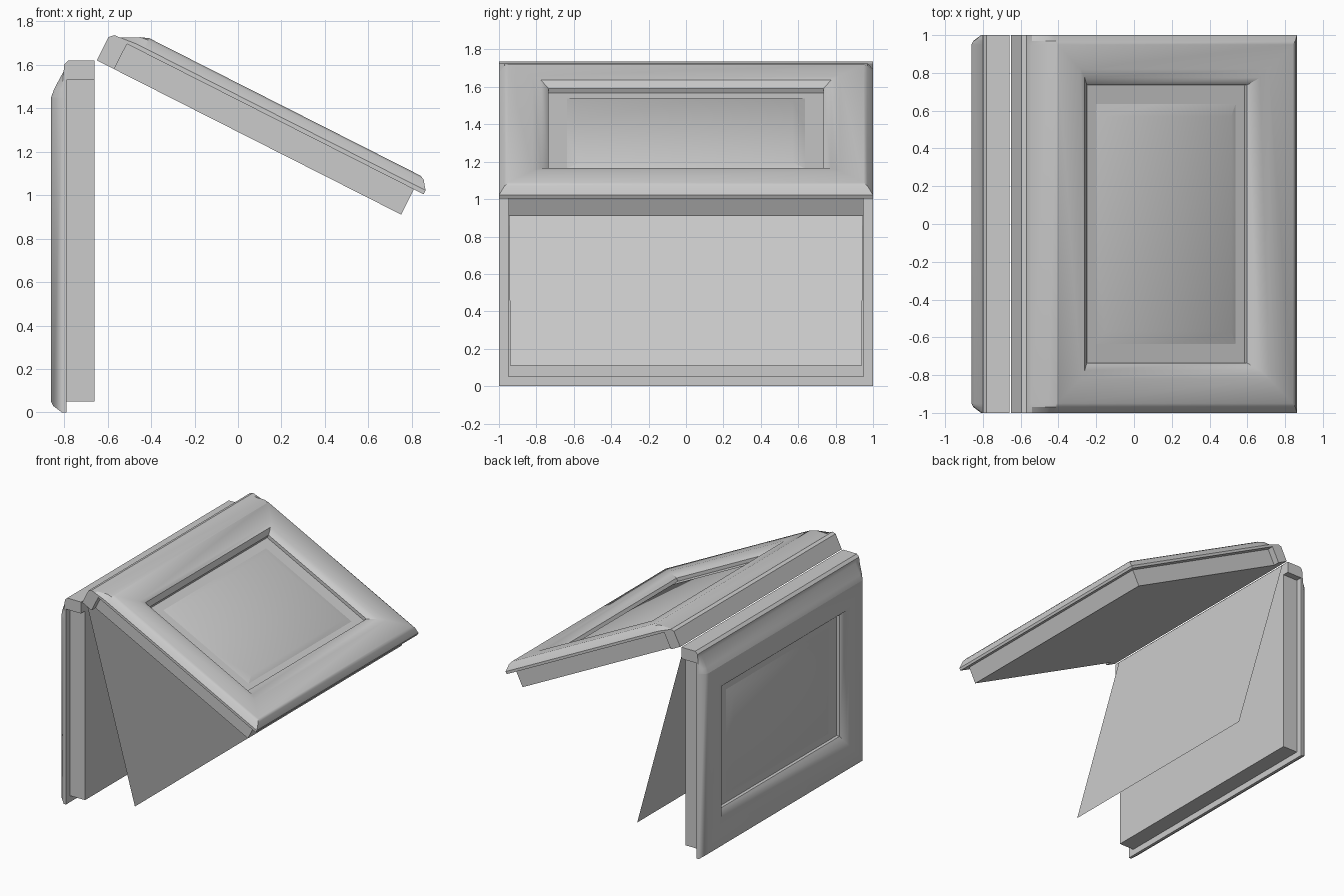
import bpy, bmesh, math
from mathutils import Vector

if "Cube" in bpy.data.objects:
    bpy.data.objects.remove(bpy.data.objects["Cube"])

grey = bpy.data.materials.new("plain grey")
grey.diffuse_color = (0.6, 0.6, 0.6, 1)
grey.use_nodes = True
grey.node_tree.nodes["Principled BSDF"].inputs["Base Color"].default_value = grey.diffuse_color


def make(name, verts, faces, smooth=None):
    """Mesh object with outward normals and optional smooth shading."""
    bm = bmesh.new()
    vs = [bm.verts.new(v) for v in verts]
    for f in faces:
        bm.faces.new([vs[i] for i in f])
    bmesh.ops.recalc_face_normals(bm, faces=bm.faces)
    me = bpy.data.meshes.new(name)
    bm.to_mesh(me)
    bm.free()
    me.materials.append(grey)
    ob = bpy.data.objects.new(name, me)
    bpy.context.collection.objects.link(ob)
    if smooth:
        bpy.ops.object.select_all(action='DESELECT')
        ob.select_set(True)
        bpy.context.view_layer.objects.active = ob
        bpy.ops.object.shade_smooth_by_angle(angle=math.radians(smooth))
    return ob


def loft(sections):
    """Join equal closed sections and cap both ends."""
    n = len(sections[0])
    verts = [p for s in sections for p in s]
    faces = [(k * n + i, k * n + (i + 1) % n, (k + 1) * n + (i + 1) % n, (k + 1) * n + i)
             for k in range(len(sections) - 1) for i in range(n)]
    faces += [tuple(range(n)), tuple(range(len(verts) - n, len(verts)))]
    return verts, faces


# spine edge profile: distance from hinge, thickness
SPINE = [(0, 0), (0, .12), (.02, .14), (.05, .142), (.13, .185), (.17, .2),
         (.17, .13), (.09, .13), (.09, 0)]
# width stations of the spine with their thickness limit
STATIONS = [(-1, .15), (-.97, .19), (-.95, .2), (.95, .2), (.97, .19), (1, .15)]
# nested rectangles of the cover board: start, end, half width, thickness
RINGS = [(.17, 1.62, 1, .13), (.17, 1.62, 1, .15), (.17, 1.59, .97, .19),
         (.17, 1.57, .95, .2), (.31, 1.43, .82, .2), (.34, 1.38, .775, .19),
         (.37, 1.32, .735, .155), (.37, 1.32, .735, .10), (.48, 1.23, .57, .15)]


def half(prefix, origin, along, out, smooth):
    """One cover with its spine edge and page block."""
    origin, along, out = Vector(origin), Vector(along).normalized(), Vector(out).normalized()

    def P(s, y, n):
        return origin + along * s + out * n + Vector((0, y, 0))

    def rect(s0, s1, w, n):
        return [P(s0, -w, n), P(s1, -w, n), P(s1, w, n), P(s0, w, n)]

    make(prefix + "_spine_edge",
         *loft([[P(s, y, min(n, cap)) for s, n in SPINE] for y, cap in STATIONS]), smooth)
    make(prefix + "_cover_board", *loft([rect(*r) for r in RINGS]), smooth)
    make(prefix + "_page_block",
         *loft([rect(.09, 1.57, .95, 0), rect(.09, 1.57, .95, .13)]))


# upright back half and the tilted front half
half("back", (-.66, 0, 1.62), (0, 0, -1), (-1, 0, 0), 40)
half("front", (-.65, 0, 1.62), (.892, 0, -.452), (.452, 0, .892), 30)

# single loose page hanging from the hinge
make("loose_page", [(-.65, -.95, 1.61), (-.65, .95, 1.61), (-.235, .94, .11), (-.235, -.94, .11)],
     [(0, 1, 2, 3)])
